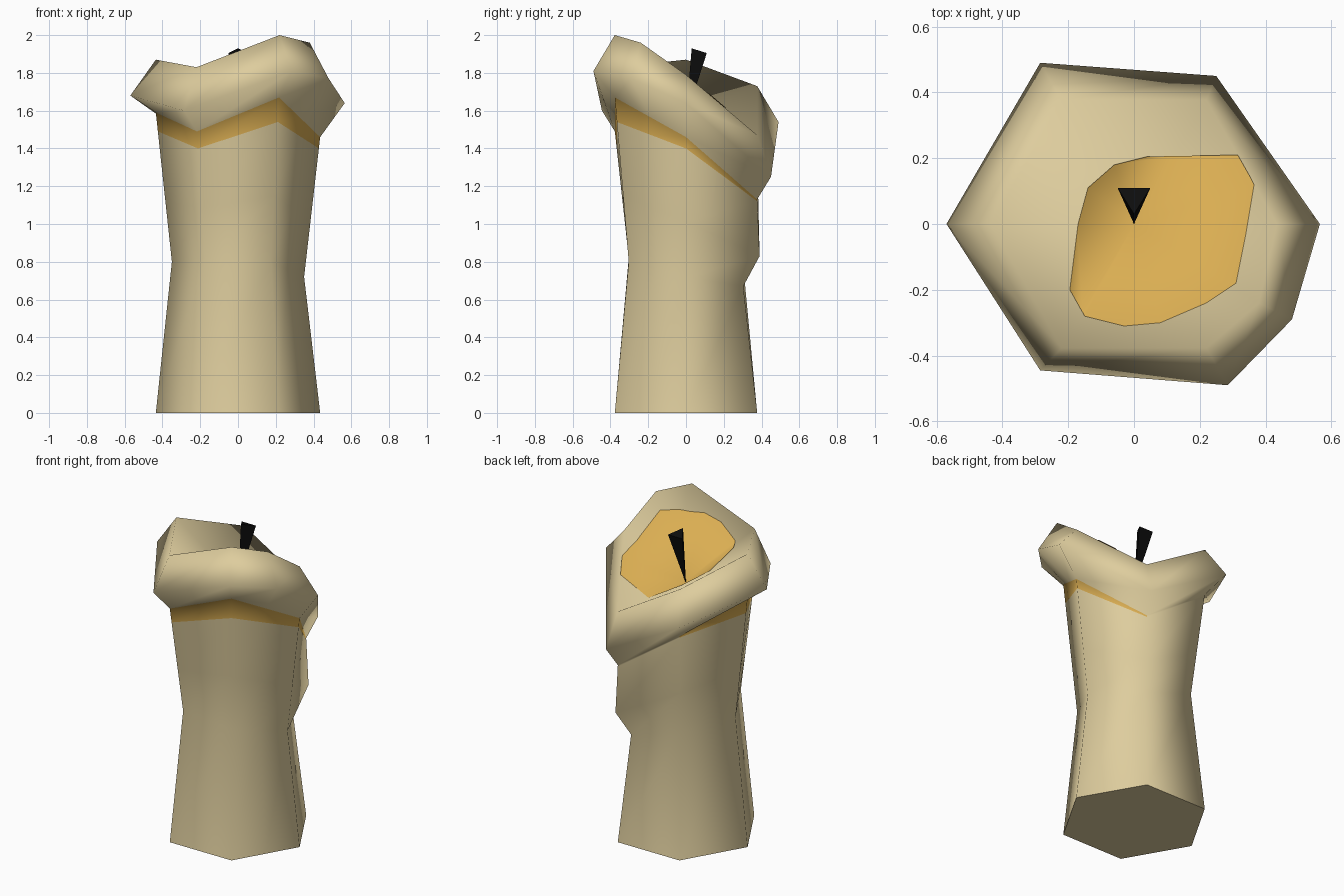
import bpy, bmesh, math
from mathutils import Vector

if "Cube" in bpy.data.objects:
    bpy.data.objects.remove(bpy.data.objects["Cube"])


def material(name, rgb):
    m = bpy.data.materials.new(name)
    m.diffuse_color = (*rgb, 1)
    m.use_nodes = True
    m.node_tree.nodes["Principled BSDF"].inputs["Base Color"].default_value = m.diffuse_color
    return m


def finish(bm, name, mats):
    me = bpy.data.meshes.new(name)
    bm.to_mesh(me)
    bm.free()
    for m in mats:
        me.materials.append(m)
    ob = bpy.data.objects.new(name, me)
    bpy.context.collection.objects.link(ob)
    return ob


wax = material("cream wax", (0.73, 0.61, 0.34))
melted = material("amber melted wax", (0.70, 0.42, 0.085))
black = material("charred wick", (0.004, 0.004, 0.004))

R = 0.435
# per side: angle, waist z, neck z, amber band height, rim outer point, rim top point
SIDES = [
    (0, 0.72, 1.46, 0.06, (0.565, 0, 1.64), (0.435, 0, 1.79)),
    (60, 0.67, 1.13, 0.01, (0.25, 0.45, 1.25), (0.22, 0.377, 1.47)),
    (120, 0.78, 1.43, 0.01, (-0.285, 0.49, 1.54), (-0.22, 0.377, 1.73)),
    (180, 0.80, 1.59, 0.10, (-0.57, 0, 1.68), (-0.435, 0, 1.87)),
    (240, 0.82, 1.49, 0.09, (-0.285, -0.445, 1.60), (-0.22, -0.377, 1.83)),
    (300, 0.80, 1.67, 0.13, (0.285, -0.49, 1.81), (0.22, -0.377, 2.0)),
]


def column(angle, waist_z, neck_z, band, outer, top):
    a = math.radians(angle)
    d = Vector((math.cos(a), math.sin(a), 0))
    at = lambda r, z: d * r + Vector((0, 0, z))
    base, waist, neck = at(R, 0), at(0.35, waist_z), at(R, neck_z)
    # the back right side carries a bulging drip
    bulge = at(0.45, 0.83) if angle == 60 else waist.lerp(neck, 0.4)
    low = neck + (bulge - neck) * (band / (neck.z - bulge.z))
    return [base, waist, bulge, low, neck, Vector(outer), Vector(top)]


cols = [column(*s) for s in SIDES]
# extra rim corner between the front right and right sides
extra = [(p + q) / 2 for p, q in zip(cols[5], cols[0])]
extra[5], extra[6] = Vector((0.48, -0.29, 1.77)), Vector((0.38, -0.24, 1.96))
cols.append(extra)
centre = Vector((0, 0, 1.57))
n = len(cols)

# candle body with overhanging rim and sunken top
bm = bmesh.new()
grid = [[bm.verts.new(p) for p in c] for c in cols]
mid = bm.verts.new(centre)
for i in range(n):
    a, b = grid[i], grid[(i + 1) % n]
    for r in range(6):
        f = bm.faces.new((a[r], b[r], b[r + 1], a[r + 1]))
        f.smooth = True
        f.material_index = 1 if r == 3 and i != 1 else 0
    bm.faces.new((a[6], b[6], mid)).smooth = True
bm.faces.new([c[0] for c in reversed(grid)])
finish(bm, "candle_body", [wax, melted])

# melted pool: the sunken top trimmed to an outline, as a thin skin
OUTLINE = [(-0.17, 0), (-0.14, 0.11), (-0.06, 0.18), (0.04, 0.205), (0.32, 0.21),
           (0.365, 0.12), (0.34, -0.03), (0.31, -0.18), (0.22, -0.24), (0.08, -0.30),
           (-0.03, -0.31), (-0.15, -0.28), (-0.195, -0.20)]
bm = bmesh.new()
lift = Vector((0, 0, 0.005))
ring = [bm.verts.new(c[6] + lift) for c in cols]
mid = bm.verts.new(centre + lift)
for i in range(n):
    bm.faces.new((ring[i], ring[(i + 1) % n], mid)).smooth = True
for i, (x, y) in enumerate(OUTLINE):
    u, v = OUTLINE[(i + 1) % len(OUTLINE)]
    bmesh.ops.bisect_plane(bm, geom=bm.verts[:] + bm.edges[:] + bm.faces[:],
                           plane_co=(x, y, 0), plane_no=(y - v, u - x, 0),
                           clear_outer=True)
finish(bm, "melted_pool", [melted])

# wick: three-sided spike standing on its point
bm = bmesh.new()
tip = bm.verts.new((0, 0, 1.565))
top = [bm.verts.new(p) for p in ((-0.05, 0.11, 1.905), (0, 0.03, 1.93), (0.05, 0.11, 1.905))]
for i in range(3):
    bm.faces.new((top[i], top[(i + 1) % 3], tip))
bm.faces.new(top)
bmesh.ops.recalc_face_normals(bm, faces=bm.faces[:])
finish(bm, "wick", [black])
